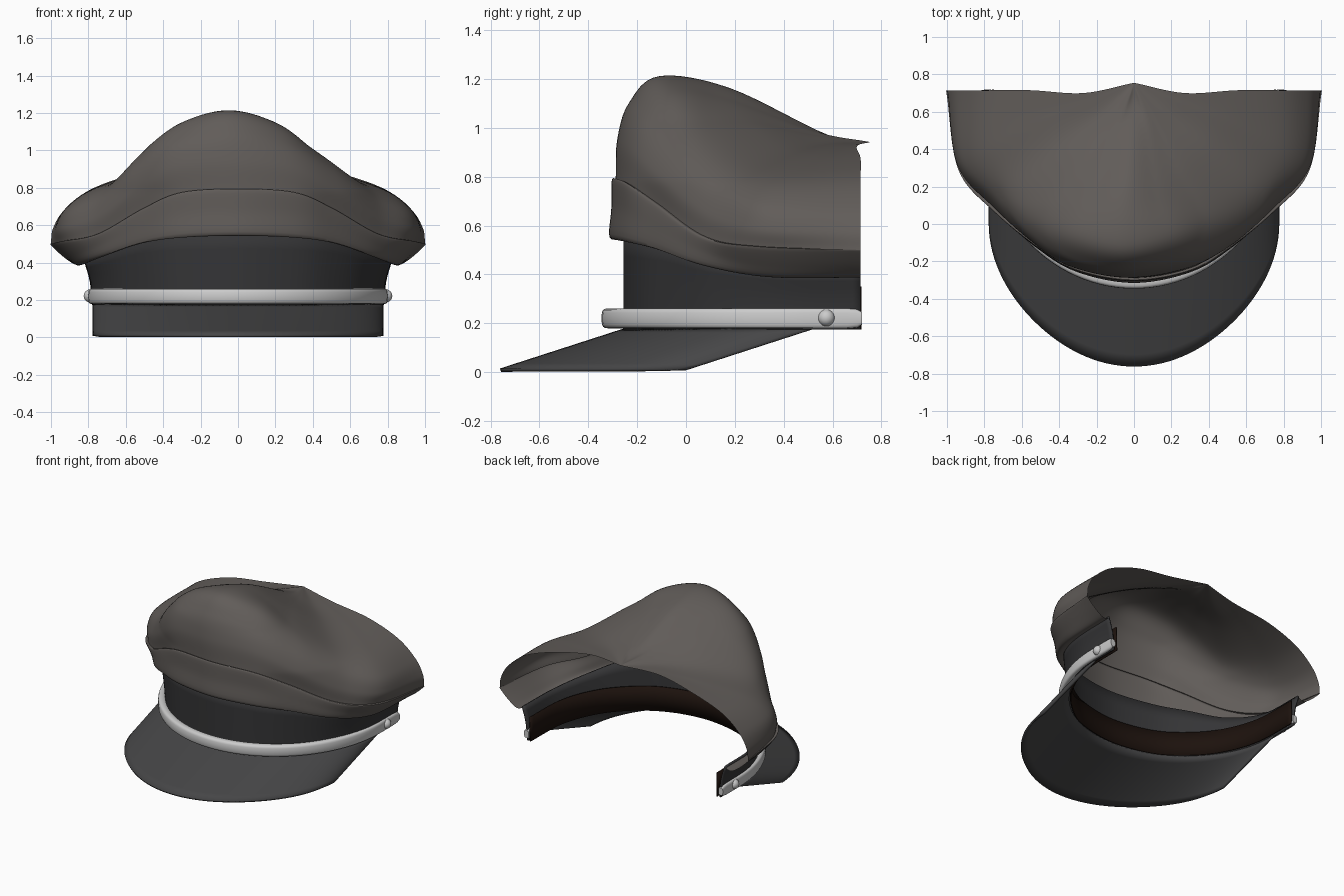
import bpy, bmesh
from math import sin, cos, pi, radians
from mathutils import Vector

if "Cube" in bpy.data.objects:
    bpy.data.objects.remove(bpy.data.objects["Cube"])


def material(name, r, g, b):
    m = bpy.data.materials.new(name)
    m.diffuse_color = (r, g, b, 1)
    m.use_nodes = True
    m.node_tree.nodes["Principled BSDF"].inputs["Base Color"].default_value = m.diffuse_color
    return m


cloth = material("crown_cloth", 0.12, 0.108, 0.10)
dark = material("dark_cloth", 0.035, 0.035, 0.037)
leather = material("peak_leather", 0.06, 0.06, 0.062)
lining_mat = material("lining_brown", 0.012, 0.006, 0.004)
silver = material("silver", 0.6, 0.6, 0.6)


def spline(pts, steps):
    """Catmull-Rom curve through the points."""
    pts = [Vector(p) for p in pts]
    ext = [2 * pts[0] - pts[1]] + pts + [2 * pts[-1] - pts[-2]]
    out = []
    for i in range(1, len(ext) - 2):
        a, b, c, d = ext[i - 1:i + 3]
        for k in range(steps):
            t = k / steps
            out.append(0.5 * (2 * b + (c - a) * t + (2 * a - 5 * b + 4 * c - d) * t * t
                              + (3 * b - a - 3 * c + d) * t ** 3))
    return out + [pts[-1]]


def grid_object(name, rows, mat, thickness=0, closed=False, caps=False):
    """Skin a list of equally long point rows."""
    bm = bmesh.new()
    vs = [[bm.verts.new(p) for p in row] for row in rows]
    n = len(rows[0])
    for r0, r1 in zip(vs, vs[1:]):
        for j in range(n if closed else n - 1):
            k = (j + 1) % n
            bm.faces.new((r0[j], r0[k], r1[k], r1[j]))
    if caps:
        bm.faces.new(vs[0])
        bm.faces.new(vs[-1])
    bmesh.ops.remove_doubles(bm, verts=bm.verts, dist=0.0005)
    bmesh.ops.recalc_face_normals(bm, faces=bm.faces)
    me = bpy.data.meshes.new(name)
    bm.to_mesh(me)
    bm.free()
    ob = bpy.data.objects.new(name, me)
    bpy.context.collection.objects.link(ob)
    me.materials.append(mat)
    if thickness:
        s = ob.modifiers.new("thickness", 'SOLIDIFY')
        s.thickness = thickness
        s.offset = 0
    bpy.ops.object.select_all(action='DESELECT')
    bpy.context.view_layer.objects.active = ob
    ob.select_set(True)
    bpy.ops.object.shade_smooth_by_angle(angle=radians(45))
    return ob


def mirrored_loft(name, profiles, mat, along=8, around=10, thickness=0):
    """Profiles run from front centre to the right rear; the left is mirrored."""
    curves = [spline(p, along) for p in profiles]
    flip = [[Vector((-p.x, p.y, p.z)) for p in c] for c in curves[:0:-1]]
    rows = zip(*(flip + curves))
    return grid_object(name, [spline(r, around) for r in rows], mat, thickness)


# Crown top: profiles from the seam up and over to the rear centre point
hub = (0, 0.755, 0.942)
front = [(0, -.288, .79), (0, -.282, .95), (0, -.235, 1.1), (0, -.11, 1.212), (0, .18, 1.163), (0, .58, .972)]
front_side = [(.3, -.235, .772), (.31, -.225, .92), (.3, -.17, 1.05), (.26, -.05, 1.145), (.17, .17, 1.115), (.075, .53, .985)]
corner = [(.5, -.115, .69), (.535, -.1, .8), (.53, -.04, .91), (.45, .06, 1.0), (.3, .25, 1.02), (.14, .52, .97)]
side = [(.74, .08, .555), (.755, .1, .65), (.73, .15, .76), (.63, .23, .845), (.42, .4, .91), (.2, .58, .935)]
rear_side = [(.925, .3, .515), (.945, .32, .59), (.91, .35, .69), (.78, .42, .79), (.53, .55, .875), (.26, .65, .925)]
rear = [(1, .715, .5), (.99, .715, .58), (.93, .715, .68), (.79, .715, .79), (.55, .715, .875), (.27, .70, .925)]
crown = [p + [hub] for p in (front, front_side, corner, side, rear_side, rear)]
top = mirrored_loft("crown_top", crown, cloth)

# The dome leans slightly to the left
for v in top.data.vertices:
    v.co.x -= .05 * max(0, min(1, (v.co.z - .78) / .25)) * max(0, min(1, (.6 - v.co.y) / .5))

# Band outline in plan and the height of its upper edge
plan = [(0, -.25), (.3, -.19), (.5, -.065), (.66, .12), (.76, .38), (.775, .715)]
tops = [.56, .55, .52, .45, .405, .40]

# Crown side panel: seam down to the lower lip, then under to the band
mids = [(0, -.306, .67), (.305, -.25, .66), (.515, -.13, .60), (.74, .07, .495), (.89, .31, .44), (.935, .715, .432)]
lips = [(0, -.312, .55), (.3, -.255, .54), (.51, -.13, .508), (.72, .07, .437), (.845, .335, .39), (.865, .715, .388)]
panel = []
for c, m, l, (x, y), z in zip(crown, mids, lips, plan, tops):
    seam = Vector(c[0])
    out = Vector((x * .6, y - .715, 0)).normalized() * (.016 if x < .77 else 0)
    panel.append([seam, seam + out - Vector((0, 0, .006)), m, l, (x * 1.05, y, z)])
mirrored_loft("crown_side_panel", panel, cloth, along=5)

# Head band and inner lining
mirrored_loft("head_band", [[(x, y, .175), (x * 1.015, y, .3), (x * 1.055, y, z + .01)]
                            for (x, y), z in zip(plan, tops)], dark, along=3, thickness=.012)
mirrored_loft("inner_lining", [[(x * .97, y + .02 * (1 - x), .175), (x * .975, y + .02 * (1 - x), .35)]
                               for x, y in plan], lining_mat, along=2, thickness=.008)

# Peak: rounded front edge swept backwards and up to the band
rows = []
for k in range(9):
    s = k / 8
    row = []
    for i in range(65):
        a = pi * (i / 64 - .5)
        f = 1 - .03 * sin(2 * a) ** 2 * (1 - s)
        row.append((.77 * sin(a) * f, -.76 * cos(a) * f + .52 * s, .008 + .168 * s))
    rows.append(row)
grid_object("peak", rows, leather, thickness=.014)

# Strap: rounded section along the front of the band, with rounded ends
path = [(.783, .72), (.783, .70), (.783, .66)]
path += [(.783 * sin(a), .52 - .836 * cos(a)) for a in (pi * (.5 - i / 56) for i in range(57))]
path += [(-.783, .66), (-.783, .70), (-.783, .72)]
pts = [Vector((x, y, .22)) for x, y in path]
rows = []
for i, p in enumerate(pts):
    d = (pts[min(i + 1, len(pts) - 1)] - pts[max(i - 1, 0)]).normalized()
    nrm = Vector((d.y, -d.x, 0))
    f = (.65, .92, 1)[min(i, len(pts) - 1 - i, 2)]
    width = .018 + .012 * max(0, (.52 - p.y) / .83)
    ring = []
    for j in range(16):
        c, s = cos(j * pi / 8), sin(j * pi / 8)
        ring.append(p + nrm * width * (abs(c) ** .6) * (1 if c > 0 else -1)
                    + Vector((0, 0, .041 * f * (abs(s) ** .6) * (1 if s > 0 else -1))))
    rows.append(ring)
grid_object("chin_strap", rows, silver, closed=True, caps=True)

# Strap buttons
for label, sx in (("right", 1), ("left", -1)):
    bpy.ops.mesh.primitive_uv_sphere_add(segments=24, ring_count=12, radius=.035,
                                         location=(sx * .79, .575, .222))
    ob = bpy.context.object
    ob.name = label + "_strap_button"
    ob.data.materials.append(silver)
    bpy.ops.object.shade_smooth()
